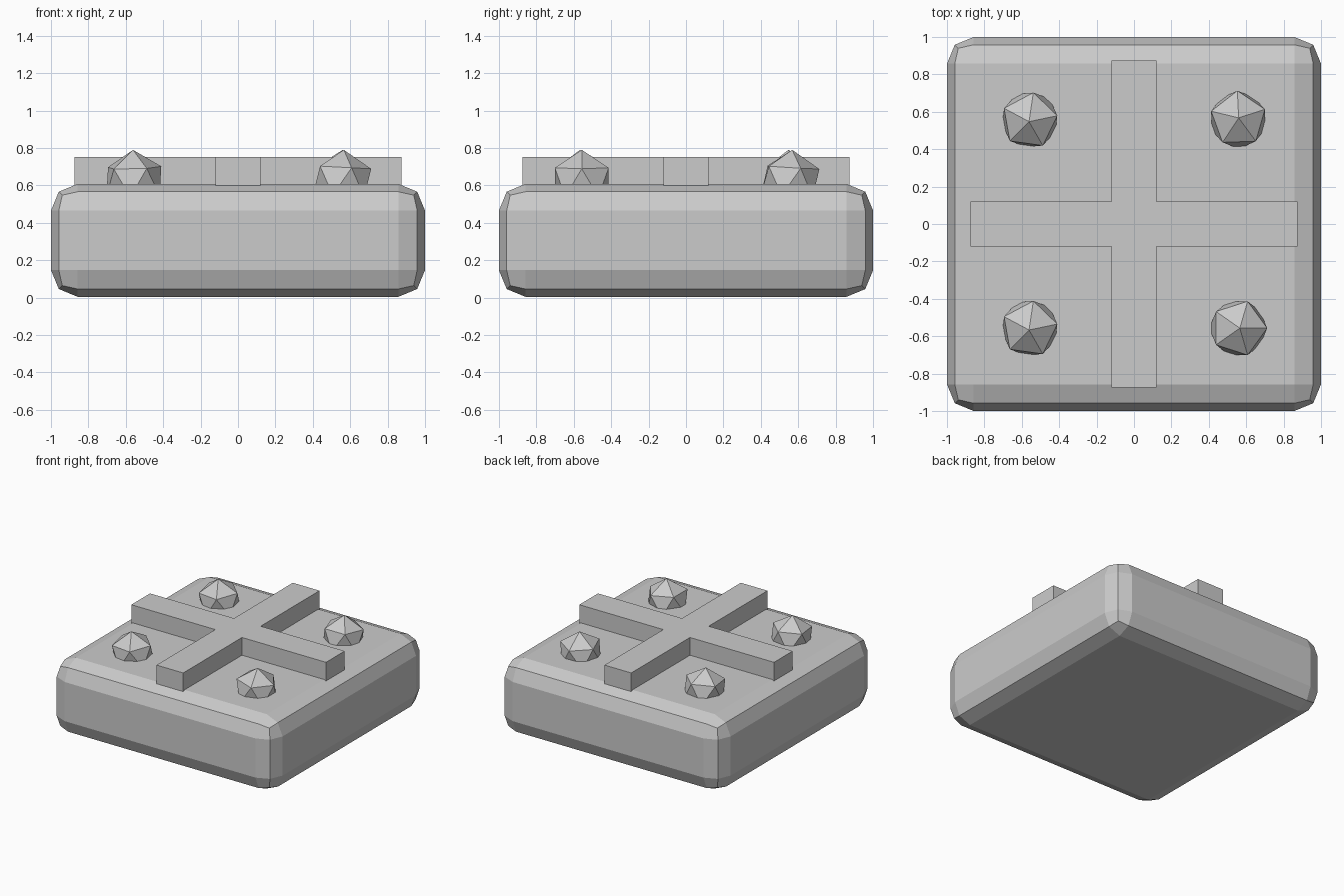
import bpy, bmesh
from math import radians
from mathutils import Matrix, Vector, Euler

if "Cube" in bpy.data.objects:
    bpy.data.objects.remove(bpy.data.objects["Cube"])


def make_object(name, bm):
    bmesh.ops.recalc_face_normals(bm, faces=bm.faces)
    mesh = bpy.data.meshes.new(name)
    bm.to_mesh(mesh)
    bm.free()
    obj = bpy.data.objects.new(name, mesh)
    bpy.context.collection.objects.link(obj)
    return obj


# Square slab with two-step rounded edges
Z0, Z1 = 0.004, 0.608
bm = bmesh.new()
bmesh.ops.create_cube(bm, size=1, matrix=Matrix.Translation((0, 0, (Z0 + Z1) / 2))
                      @ Matrix.Diagonal((2, 2, Z1 - Z0, 1)))
bmesh.ops.bevel(bm, geom=bm.edges[:], offset=0.143, segments=2, profile=0.5,
                affect='EDGES', clamp_overlap=True)
make_object("slab", bm)

# Raised cross: one outline, quarter turned four times, extruded upwards
L, W = 0.875, 0.12
bm = bmesh.new()
corners = []
for k in range(4):
    turn = Matrix.Rotation(radians(90 * k), 3, 'Z')
    for p in ((L, -W), (L, W), (W, W)):
        corners.append(bm.verts.new(turn @ Vector((p[0], p[1], 0.59))))
face = bm.faces.new(corners)
top = bmesh.ops.extrude_face_region(bm, geom=[face])["geom"]
bmesh.ops.translate(bm, vec=(0, 0, 0.162),
                    verts=[v for v in top if isinstance(v, bmesh.types.BMVert)])
make_object("raised_cross", bm)

# Faceted studs, one in each quarter, each tipped a little differently
studs = (("back_left", -1, 1, (3, -2, 10)), ("back_right", 1, 1, (-3, 2, 20)),
         ("front_left", -1, -1, (3, -2, 10)), ("front_right", 1, -1, (0, 3, 0)))
for place, sx, sy, tilt in studs:
    bm = bmesh.new()
    bmesh.ops.create_icosphere(bm, subdivisions=1, radius=0.169)
    obj = make_object("stud_" + place, bm)
    obj.location = (0.557 * sx, 0.557 * sy, 0.621)
    obj.rotation_euler = Euler([radians(a) for a in tilt])
